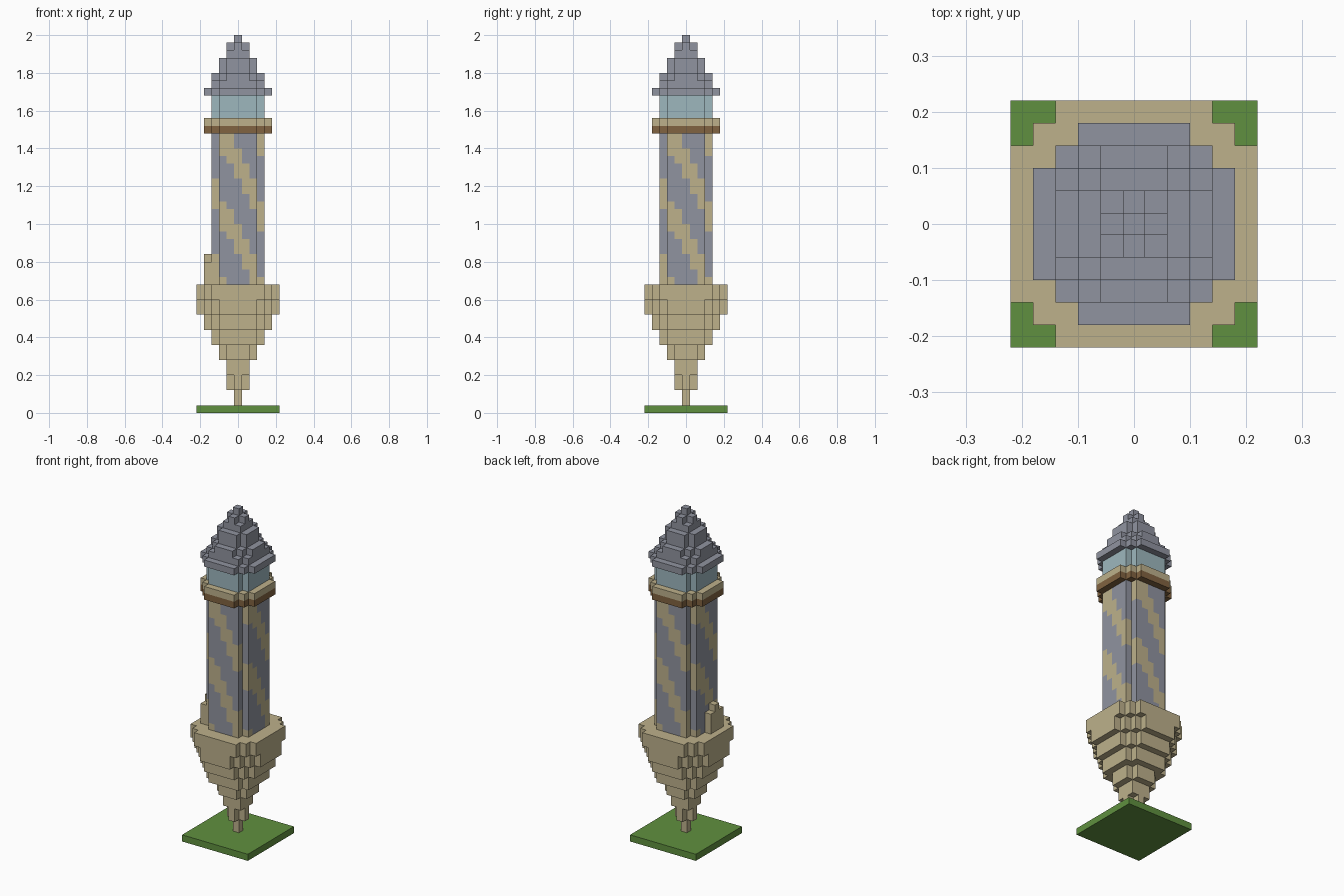
import bpy, bmesh, math
from mathutils import Vector

if "Cube" in bpy.data.objects:
    bpy.data.objects.remove(bpy.data.objects["Cube"], do_unlink=True)

U = 0.04  # block size


def material(name, rgb):
    m = bpy.data.materials.new(name)
    m.use_nodes = True
    m.diffuse_color = (*rgb, 1)
    bsdf = m.node_tree.nodes["Principled BSDF"]
    bsdf.inputs["Base Color"].default_value = (*rgb, 1)
    bsdf.inputs["Roughness"].default_value = 0.8
    return m


sand = material("sandstone", (0.51, 0.44, 0.26))
slate = material("slate_grey", (0.28, 0.295, 0.35))
glass = material("pale_blue_glass", (0.34, 0.475, 0.515))
brown = material("brown_trim", (0.22, 0.125, 0.052))
green = material("grass_green", (0.117, 0.28, 0.05))


def disc(z0, z1, r2):
    """Blocks of a round layer stack, from level z0 up to z1."""
    span = range(-6, 7)
    return [(x, y, z) for z in range(z0, z1) for x in span for y in span
            if x * x + y * y <= r2]


def build(name, cells, mats, rule=lambda c: 0):
    """Skin a set of blocks with outer faces only, then merge flat areas."""
    cells = set(cells)
    bm = bmesh.new()
    verts = {}

    def vert(p):
        key = tuple(round(v * 2) for v in p)
        if key not in verts:
            verts[key] = bm.verts.new((p.x * U, p.y * U, p.z * U))
        return verts[key]

    for c in cells:
        for axis in range(3):
            for sign in (-1, 1):
                n = Vector((0, 0, 0))
                n[axis] = sign
                if tuple(int(a + b) for a, b in zip(c, n)) in cells:
                    continue
                u = Vector((0, 0, 0))
                u[(axis + 1) % 3] = 0.5
                v = n.cross(u)
                mid = Vector(c) + Vector((0, 0, 0.5)) + n * 0.5
                corners = (mid - u - v, mid + u - v, mid + u + v, mid - u + v)
                face = bm.faces.new([vert(p) for p in corners])
                face.material_index = rule(c)
    bmesh.ops.dissolve_limit(bm, angle_limit=0.01, verts=bm.verts,
                             edges=bm.edges, delimit={'MATERIAL'})
    mesh = bpy.data.meshes.new(name)
    bm.to_mesh(mesh)
    bm.free()
    for m in mats:
        mesh.materials.append(m)
    ob = bpy.data.objects.new(name, mesh)
    bpy.context.collection.objects.link(ob)
    return ob


# Square lawn
build("ground_plate", [(x, y, 0) for x in range(-5, 6) for y in range(-5, 6)],
      [green])

# Flaring corbel: each step is two blocks tall
base = []
for i, r2 in enumerate((0, 1, 2, 5, 13, 20, 29, 34)):
    base += disc(1 + 2 * i, 3 + 2 * i, r2)
build("flared_base", base, [sand])

# Small stepped buttress on the right side of the shaft
steps = []
for y, top in ((0, 20), (-1, 21), (-2, 20)):
    steps += [(-4, y, z) for z in range(17, top)]
build("shaft_buttress", steps, [sand])


# Shaft with four spiral stripes
def stripe(c):
    x, y, z = c
    turn = math.degrees(math.atan2(y, x)) - 33.7
    height = z + 0.5 - 29 + turn / 9
    return 0 if (height + 2) % 10 < 4 else 1


build("striped_shaft", disc(17, 37, 13), [sand, slate], stripe)

# Gallery and lantern room
build("gallery_trim", disc(37, 38, 20), [brown])
build("gallery_deck", disc(38, 39, 20), [sand])
build("lantern_glass", disc(39, 42, 13), [glass])

# Stepped spire roof
roof = []
for i, r2 in enumerate((20, 13, 10, 5, 5, 2, 1, 0)):
    roof += disc(42 + i, 43 + i, r2)
build("spire_roof", roof, [slate])
